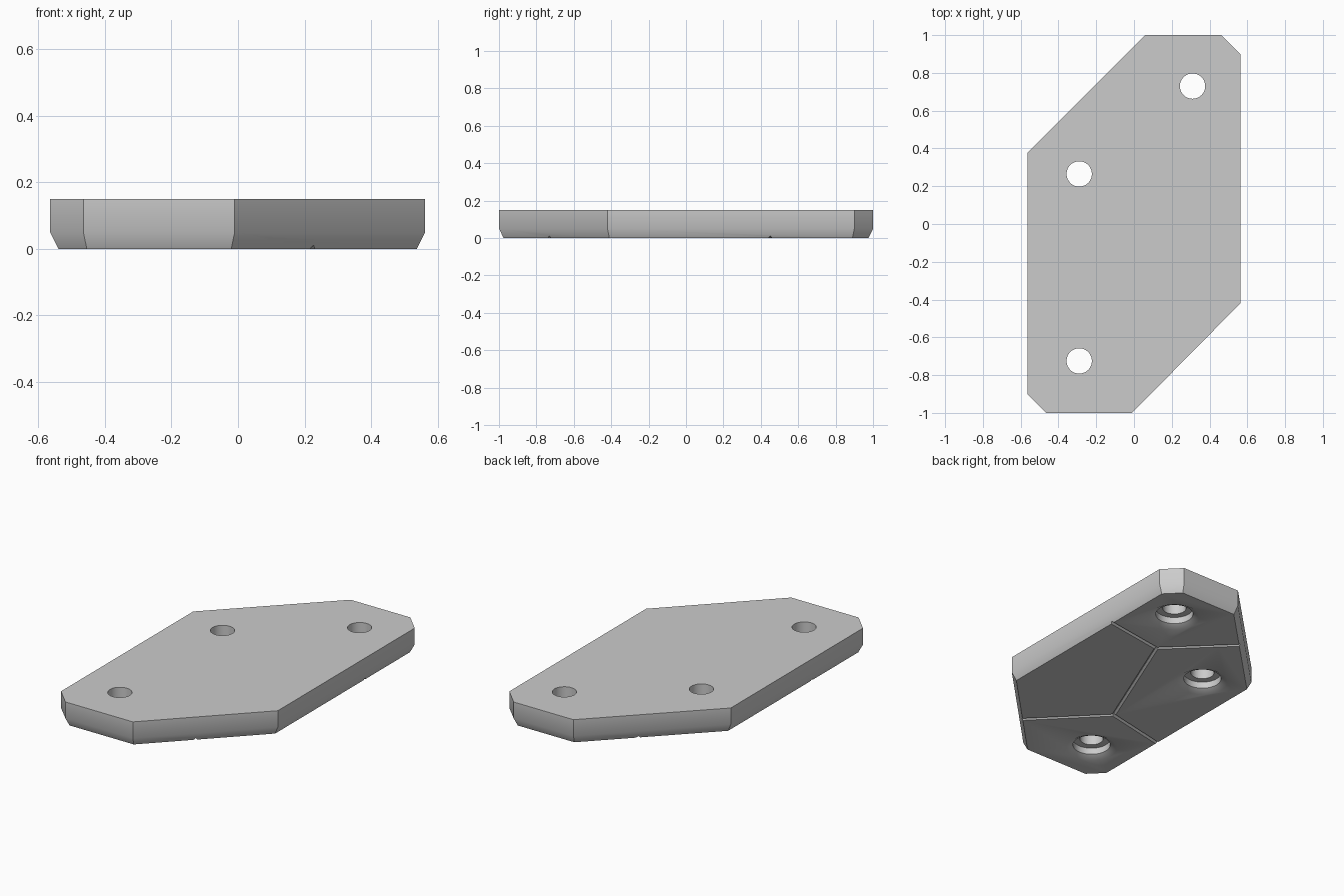
import bpy, bmesh, math
from mathutils import Vector

if "Cube" in bpy.data.objects:
    bpy.data.objects.remove(bpy.data.objects["Cube"], do_unlink=True)

THICK, WALL_BASE, BEVEL_IN = 0.15, 0.05, 0.025

grey = bpy.data.materials.new("plain grey")
grey.use_nodes = True
grey.diffuse_color = (0.6, 0.6, 0.6, 1)
grey.node_tree.nodes["Principled BSDF"].inputs["Base Color"].default_value = grey.diffuse_color


def make_object(name, bm):
    bmesh.ops.recalc_face_normals(bm, faces=bm.faces[:])
    mesh = bpy.data.meshes.new(name)
    bm.to_mesh(mesh)
    bm.free()
    obj = bpy.data.objects.new(name, mesh)
    mesh.materials.append(grey)
    bpy.context.collection.objects.link(obj)
    return obj


def make_plate():
    """Eight-sided slab whose lower rim tapers inwards."""
    outline = [(-0.565, 0.375), (-0.565, -0.9), (-0.465, -1), (-0.01, -1),
               (0.563, -0.42), (0.563, 0.9), (0.463, 1), (0.06, 1)]
    bm = bmesh.new()
    base = bm.faces.new([bm.verts.new((x, y, WALL_BASE)) for x, y in outline])
    ext = bmesh.ops.extrude_face_region(bm, geom=[base], use_keep_orig=True)
    for v in ext["geom"]:
        if isinstance(v, bmesh.types.BMVert):
            v.co.z = THICK
    bmesh.ops.recalc_face_normals(bm, faces=bm.faces[:])
    bottom = min(bm.faces, key=lambda f: f.calc_center_median().z)
    bmesh.ops.inset_region(bm, faces=[bottom], thickness=BEVEL_IN, use_even_offset=True)
    for v in bottom.verts:
        v.co.z = 0
    return make_object("plate", bm)


def hole_cutter(x, y, sides=64):
    """Stepped hole: countersunk mouth, wide seat, narrow through bore."""
    profile = [(0.183, -0.02), (0.107, 0.02), (0.107, 0.06), (0.067, 0.06), (0.067, 0.2)]
    bm = bmesh.new()
    rings = []
    for r, z in profile:
        rings.append([bm.verts.new((x + r * math.cos(a), y + r * math.sin(a), z))
                      for a in (2 * math.pi * i / sides for i in range(sides))])
    for low, high in zip(rings, rings[1:]):
        for i in range(sides):
            j = (i + 1) % sides
            bm.faces.new((low[i], low[j], high[j], high[i]))
    bm.faces.new(rings[0])
    bm.faces.new(rings[-1])
    return make_object("hole_cutter", bm)


def groove_cutter(start, end, run_out):
    """V-shaped groove in the underside, lengthened at both ends."""
    a, b = Vector((*start, 0)), Vector((*end, 0))
    along = (b - a).normalized()
    side = Vector((-along.y, along.x, 0))
    a, b = a - along * 0.003, b + along * run_out
    bm = bmesh.new()
    tips = []
    for p in (a, b):
        tips.append([bm.verts.new(p + side * w + Vector((0, 0, z)))
                     for w, z in ((-0.03, -0.02), (0.03, -0.02), (0, 0.012))])
    for i in range(3):
        j = (i + 1) % 3
        bm.faces.new((tips[0][i], tips[0][j], tips[1][j], tips[1][i]))
    bm.faces.new(tips[0])
    bm.faces.new(tips[1])
    return make_object("groove_cutter", bm)


plate = make_plate()

# Screw holes
cutters = [hole_cutter(x, y) for x, y in ((0.31, 0.73), (-0.29, 0.265), (-0.29, -0.725))]

# Underside grooves: a spine with two branches to the rim at each end
upper, lower = (0.16, 0.39), (-0.145, -0.355)
cutters.append(groove_cutter(lower, upper, 0.003))
for hub, rim in ((upper, (0.54, 0.45)), (upper, (-0.185, 0.725)),
                 (lower, (0.225, -0.73)), (lower, (-0.54, -0.44))):
    cutters.append(groove_cutter(hub, rim, 0.03))

# Cut everything out of the plate
bpy.ops.object.select_all(action="DESELECT")
bpy.context.view_layer.objects.active = plate
plate.select_set(True)
for cutter in cutters:
    cutter.hide_render = True
    mod = plate.modifiers.new("cut", "BOOLEAN")
    mod.operation = "DIFFERENCE"
    mod.solver = "EXACT"
    mod.object = cutter
    bpy.ops.object.modifier_apply(modifier=mod.name)
    bpy.data.objects.remove(cutter, do_unlink=True)

# One colour everywhere
plate.data.materials.clear()
plate.data.materials.append(grey)
for poly in plate.data.polygons:
    poly.material_index = 0
bpy.ops.object.shade_smooth_by_angle(angle=math.radians(30))
